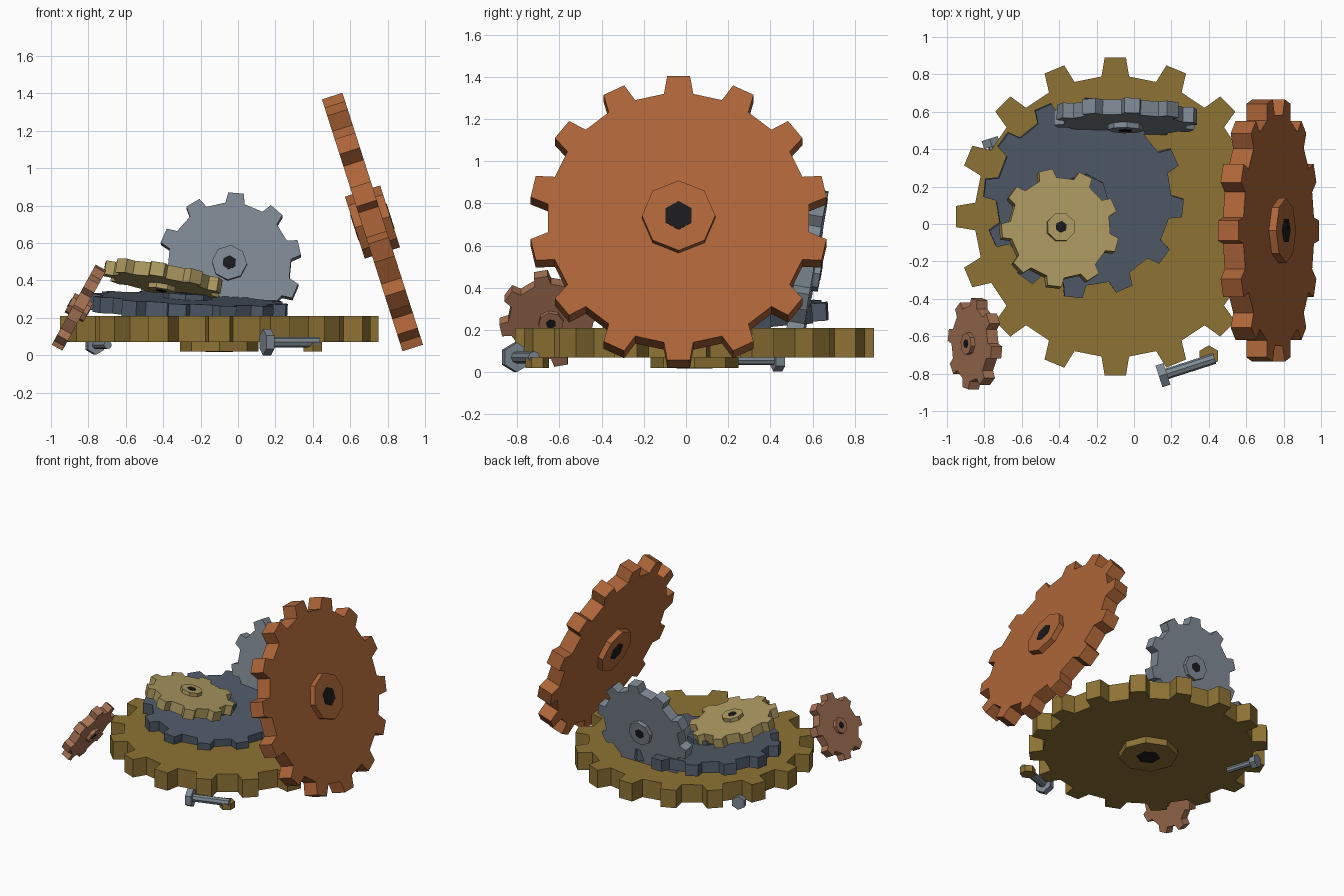
import bpy
import bmesh
from math import cos, sin, tau, radians
from mathutils import Vector, Matrix

if "Cube" in bpy.data.objects:
    bpy.data.objects.remove(bpy.data.objects["Cube"])


def material(name, rgb):
    m = bpy.data.materials.new(name)
    m.diffuse_color = (*rgb, 1)
    m.use_nodes = True
    m.node_tree.nodes["Principled BSDF"].inputs["Base Color"].default_value = m.diffuse_color
    return m


BRASS = material("brass", (0.27, 0.17, 0.035))
PALE = material("pale_brass", (0.42, 0.32, 0.12))
COPPER = material("copper", (0.42, 0.13, 0.04))
ROSE = material("rose_copper", (0.38, 0.17, 0.09))
BLUE = material("blue_steel", (0.08, 0.105, 0.14))
STEEL = material("steel", (0.21, 0.25, 0.29))
DARK = material("dark_bore", (0.01, 0.01, 0.012))


def frame(centre, normal, ref):
    """Local z along the normal, local x along ref projected on the disc."""
    z = Vector(normal).normalized()
    x = Vector(ref)
    x = (x - z * x.dot(z)).normalized()
    m = Matrix((x, z.cross(x), z)).transposed().to_4x4()
    m.translation = Vector(centre)
    return m


def prism(name, outline, z0, z1, matrix, mat):
    bm = bmesh.new()
    low = [bm.verts.new((x, y, z0)) for x, y in outline]
    high = [bm.verts.new((x, y, z1)) for x, y in outline]
    bm.faces.new(low[::-1])
    bm.faces.new(high)
    n = len(outline)
    for i in range(n):
        j = (i + 1) % n
        bm.faces.new((low[i], low[j], high[j], high[i]))
    mesh = bpy.data.meshes.new(name)
    bm.to_mesh(mesh)
    bm.free()
    ob = bpy.data.objects.new(name, mesh)
    ob.matrix_world = matrix
    mesh.materials.append(mat)
    bpy.context.collection.objects.link(ob)
    return ob


def ngon(r, n):
    return [(r * cos(tau * i / n), r * sin(tau * i / n)) for i in range(n)]


def gear(name, centre, normal, ref, r, root, teeth, thick, mat):
    m = frame(centre, normal, ref)
    pitch = tau / teeth
    outline = []
    for i in range(teeth):
        for rad, off in ((root, -0.25), (r, -0.17), (r, 0.17), (root, 0.25)):
            a = pitch * (i + off)
            outline.append((rad * cos(a), rad * sin(a)))
    prism(name, outline, -thick / 2, thick / 2, m, mat)
    h = thick * 0.86
    prism(name + "_hub", ngon(r * 0.245, 8), -h, h, m, mat)
    prism(name + "_bore", ngon(r * 0.1, 6), -h - 0.003, h + 0.003, m, DARK)


def flat(deg):
    return (cos(radians(deg)), sin(radians(deg)), 0)


# Gears
gear("base_gear", (-0.10, 0.04, 0.14), (0, 0, 1), (0, 1, 0),
     0.853, 0.752, 16, 0.14, BRASS)
gear("tall_copper_gear", (0.719, -0.035, 0.7125), (0.953, 0, 0.305), (0, 0, 1),
     0.709, 0.622, 14, 0.115, COPPER)
gear("blue_gear", (-0.27, 0.14, 0.26), (0.05, -0.06, 1), flat(-6),
     0.535, 0.468, 12, 0.085, BLUE)
gear("small_brass_gear", (-0.40, -0.025, 0.41), (0.17, 0.15, 1), flat(24),
     0.32, 0.272, 9, 0.075, PALE)
gear("leaning_steel_gear", (-0.045, 0.57, 0.485), (-0.02, -0.985, 0.17),
     (cos(radians(85)), 0, sin(radians(85))), 0.385, 0.33, 10, 0.082, STEEL)
gear("small_copper_gear", (-0.85, -0.64, 0.255), (-0.877, 0, 0.48), (0.48, -0.2, 0.877),
     0.245, 0.202, 8, 0.065, ROSE)


def bolt(name, head, direction, head_r, head_len, shaft_r, length):
    m = frame(head, direction, (0, 0, 1))
    prism(name + "_head", ngon(head_r, 6), -head_len / 2, head_len / 2, m, STEEL)
    prism(name + "_shaft", ngon(shaft_r, 8), head_len / 2, length, m, STEEL)


# Loose bolts and nut
bolt("front_bolt", (0.155, -0.808, 0.07), (0.28, 0.09, 0), 0.07, 0.045, 0.029, 0.29)
bolt("back_bolt", (-0.765, 0.435, 0.055), (0.3, -0.95, 0), 0.052, 0.045, 0.022, 0.23)
prism("loose_nut", ngon(0.056, 6), -0.025, 0.025,
      frame((0.40, -0.705, 0.045), (0, 0, 1), (0, 1, 0)), BRASS)
